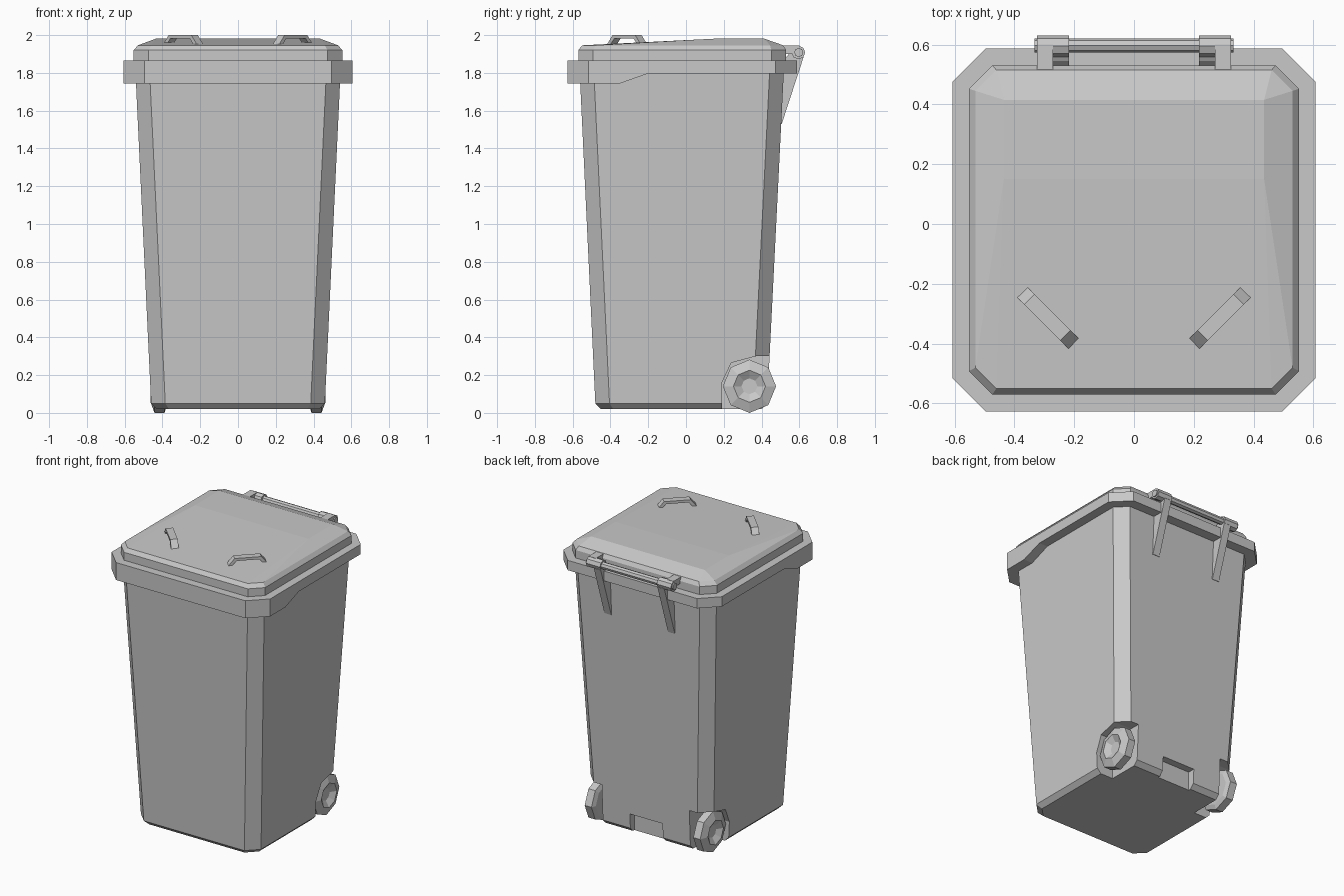
import bpy, bmesh, math
from mathutils import Matrix, Vector

cube = bpy.data.objects.get("Cube")
if cube:
    bpy.data.objects.remove(cube, do_unlink=True)

GREY = (0.58, 0.58, 0.58, 1)
mat = bpy.data.materials.new("grey_plastic")
mat.use_nodes = True
mat.diffuse_color = GREY
mat.node_tree.nodes["Principled BSDF"].inputs["Base Color"].default_value = GREY


def finish(name, bm):
    bmesh.ops.recalc_face_normals(bm, faces=bm.faces)
    mesh = bpy.data.meshes.new(name)
    bm.to_mesh(mesh)
    bm.free()
    mesh.materials.append(mat)
    ob = bpy.data.objects.new(name, mesh)
    bpy.context.collection.objects.link(ob)
    return ob


def loft(name, rings):
    """Join rings of equal point count and cap both ends."""
    bm = bmesh.new()
    loops = [[bm.verts.new(p) for p in ring] for ring in rings]
    n = len(loops[0])
    for a, b in zip(loops, loops[1:]):
        for i in range(n):
            j = (i + 1) % n
            bm.faces.new((a[i], a[j], b[j], b[i]))
    bm.faces.new(loops[0])
    bm.faces.new(loops[-1])
    return finish(name, bm)


def octagon(z, hx, y0, y1, c):
    """Rectangle with chamfered corners."""
    return [(hx - c, y0, z), (hx, y0 + c, z), (hx, y1 - c, z), (hx - c, y1, z),
            (c - hx, y1, z), (-hx, y1 - c, z), (-hx, y0 + c, z), (c - hx, y0, z)]


def side_prism(name, x0, x1, profile):
    """Extrude a (y, z) profile along x."""
    return loft(name, [[(x, y, z) for y, z in profile] for x in (x0, x1)])


def lathe_x(name, y, z, profile, sides=8):
    """Revolve (x, radius) points around an axis parallel to x."""
    angles = [math.tau * i / sides for i in range(sides)]
    return loft(name, [[(x, y + r * math.cos(a), z + r * math.sin(a)) for a in angles]
                       for x, r in profile])


def cut(target, cutter):
    mod = target.modifiers.new("cut", 'BOOLEAN')
    mod.operation = 'DIFFERENCE'
    mod.solver = 'EXACT'
    mod.object = cutter
    bpy.context.view_layer.objects.active = target
    bpy.ops.object.modifier_apply(modifier=mod.name)
    bpy.data.objects.remove(cutter, do_unlink=True)


# Tapered body with wheel wells and a foot recess at the back
body = loft("body", [octagon(0.02, 0.43, -0.45, 0.40, 0.065),
                     octagon(0.05, 0.46, -0.48, 0.43, 0.075),
                     octagon(1.85, 0.545, -0.565, 0.52, 0.075)])
WELL = [(0.19, -0.1), (0.19, 0.16), (0.24, 0.265), (0.37, 0.3), (0.7, 0.3), (0.7, -0.1)]
for s in (-1, 1):
    cut(body, side_prism("well_cutter", s * 0.335, s * 0.7, WELL))
cut(body, side_prism("recess_cutter", -0.125, 0.125,
                     [(0.385, -0.1), (0.385, 0.15), (0.6, 0.15), (0.6, -0.1)]))

# Rim, deeper along the front
rim = loft("rim", [octagon(z, 0.607, -0.627, 0.587, 0.112) for z in (1.744, 1.865)])
cut(rim, side_prism("rim_cutter", -1, 1, [(-0.35, 1.6), (-0.35, 1.744), (-0.2, 1.797),
                                          (1, 1.797), (1, 1.6)]))

# Lid with a raised, sloping top
bm = bmesh.new()
points = octagon(1.86, 0.552, -0.57, 0.53, 0.078) + octagon(1.92, 0.552, -0.57, 0.53, 0.078)
points += octagon(1.946, 0.53, -0.55, 0.515, 0.07)
points += [(s * 0.435, y, 1.981) for s in (-1, 1) for y in (0.15, 0.415)]
for p in points:
    bm.verts.new(p)
bmesh.ops.convex_hull(bm, input=bm.verts)
bmesh.ops.dissolve_limit(bm, angle_limit=0.01, verts=bm.verts, edges=bm.edges)
finish("lid", bm)

# Hinge rod
lathe_x("hinge_rod", 0.597, 1.908, [(-0.333, 0.024), (0.333, 0.024)])

ARCH = [(-0.131, 1.945), (-0.085, 2.0), (0.085, 2.0), (0.131, 1.945),
        (0.106, 1.945), (0.072, 1.982), (-0.072, 1.982), (-0.106, 1.945)]
for s, side in ((1, "left"), (-1, "right")):
    # Lid handle, an arch set diagonally
    handle = side_prism(side + "_handle", -0.024, 0.024, ARCH)
    handle.data.transform(Matrix.Translation((s * 0.29, -0.312, 0))
                          @ Matrix.Rotation(-s * math.pi / 4, 4, 'Z'))

    # Hinge barrel, lid arm and body strut
    lathe_x(side + "_hinge_barrel", 0.595, 1.908, [(s * 0.217, 0.036), (s * 0.325, 0.036)])
    side_prism(side + "_lid_arm", s * 0.27, s * 0.325,
               [(0.5, 1.9), (0.5, 1.944), (0.6, 1.944), (0.6, 1.9)])
    side_prism(side + "_hinge_strut", s * 0.217, s * 0.27,
               [(0.49, 1.53), (0.507, 1.53), (0.623, 1.885), (0.6, 1.93),
                (0.545, 1.9), (0.51, 1.86)])

    # Wheel with a dished hub, and its axle stub
    lathe_x(side + "_wheel", 0.336, 0.141,
            [(s * x, r) for x, r in ((0.378, 0.11), (0.39, 0.141), (0.442, 0.141),
                                     (0.463, 0.085), (0.437, 0.042))])
    lathe_x(side + "_axle", 0.336, 0.141, [(s * 0.32, 0.035), (s * 0.39, 0.035)])
